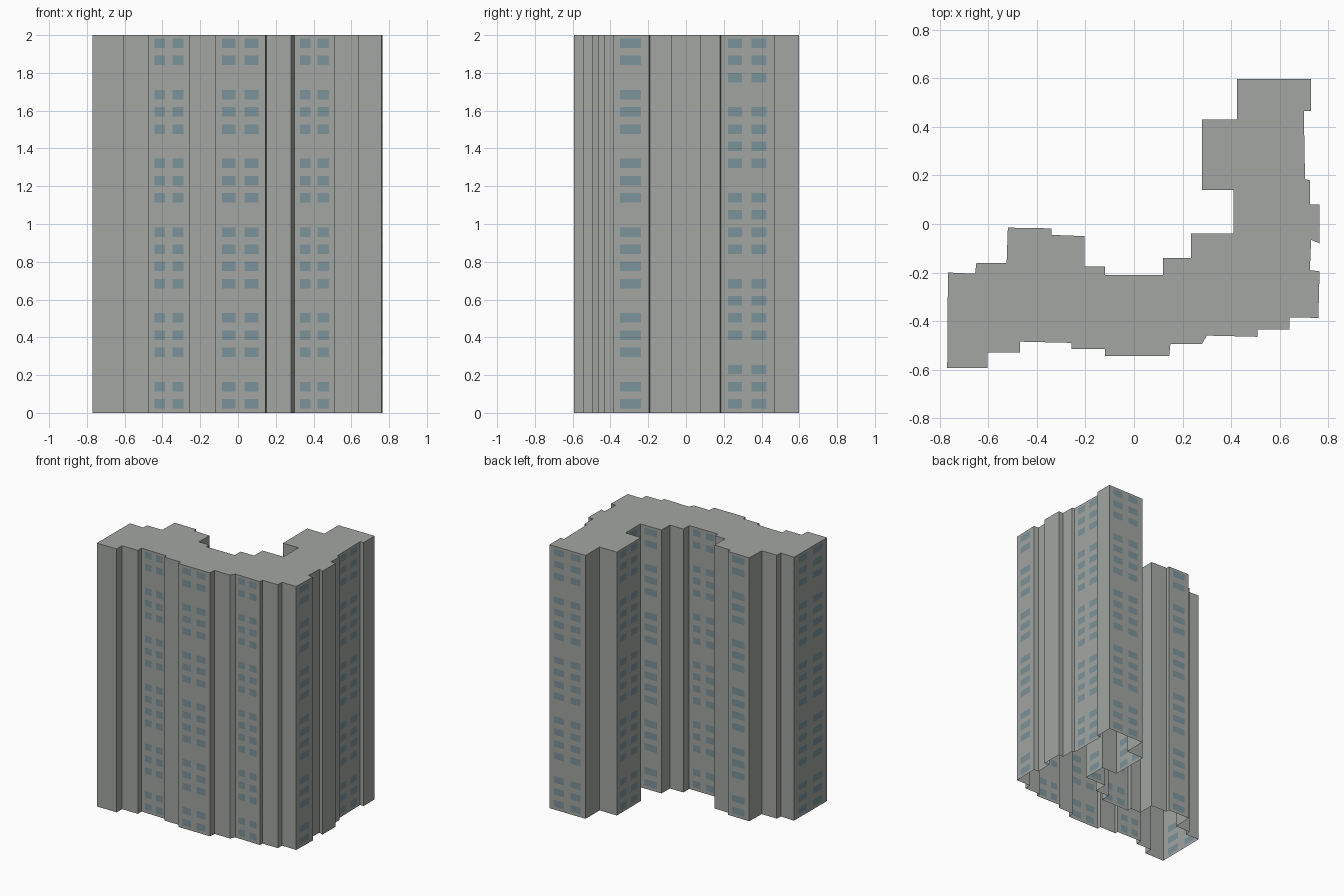
import bpy
import bmesh
from mathutils import Vector

default_cube = bpy.data.objects.get("Cube")
if default_cube:
    bpy.data.objects.remove(default_cube, do_unlink=True)

HEIGHT = 2.0
FLOORS = 22
STOREY = HEIGHT / FLOORS
WALL, WINDOW = 0, 1

# Footprint, counter-clockwise from the front left corner
OUTLINE = [
    # front
    (-.77, -.594), (-.603, -.594), (-.603, -.53), (-.47, -.53), (-.47, -.485),
    (-.258, -.49), (-.258, -.515), (-.12, -.515), (-.12, -.545), (.145, -.545),
    (.15, -.495), (.28, -.495), (.3, -.46), (.51, -.465), (.51, -.435),
    (.64, -.435), (.64, -.385), (.76, -.387),
    # right side
    (.765, -.195), (.725, -.19), (.73, -.065), (.765, -.08), (.765, .08),
    (.725, .08), (.725, .18), (.705, .185), (.7, .465), (.73, .465), (.73, .598),
    # wing end and courtyard
    (.425, .598), (.425, .43), (.28, .43), (.28, .14), (.41, .14), (.41, -.04),
    (.234, -.04), (.234, -.14), (.12, -.14), (.12, -.21), (-.12, -.21),
    (-.12, -.175), (-.205, -.175), (-.205, -.05), (-.34, -.045), (-.34, -.018),
    # back of the left end
    (-.52, -.015), (-.525, -.16), (-.65, -.16), (-.655, -.205), (-.767, -.2),
]


def make_material(name, colour):
    material = bpy.data.materials.new(name)
    material.use_nodes = True
    rgba = (*colour, 1.0)
    material.diffuse_color = rgba
    shader = material.node_tree.nodes["Principled BSDF"]
    shader.inputs["Base Color"].default_value = rgba
    shader.inputs["Roughness"].default_value = 0.9
    return material


def window_layout(length):
    """Column edges along a wall and the storeys left blank, by wall length."""
    if length < 0.173:
        return [], set()
    if length < 0.2:
        columns = [0.2, 0.78]
    else:
        columns = [0.13, 0.4, 0.58, 0.86]
    blank = {3, 8, 13, 18} if length > 0.275 else {2, 6, 11, 15, 19}
    return columns, blank


def add_wall(bm, start, end):
    """Wall divided at its window edges, with glazing as flush cut faces."""
    columns, blank = window_layout((end - start).length)
    across = [0.0, *columns, 1.0]
    levels = [0.0]
    if columns:
        for floor in range(FLOORS):
            base = floor * STOREY
            levels += [base + 0.023, base + 0.073]
    levels.append(HEIGHT)

    grid = []
    for z in levels:
        row = [start.lerp(end, u) for u in across]
        grid.append([bm.verts.new((p.x, p.y, z)) for p in row])
    for j in range(len(levels) - 1):
        for i in range(len(across) - 1):
            face = bm.faces.new((grid[j][i], grid[j][i + 1],
                                 grid[j + 1][i + 1], grid[j + 1][i]))
            glazed = i % 2 and j % 2 and j // 2 not in blank
            face.material_index = WINDOW if glazed else WALL


# Walls around the footprint, open underneath
bm = bmesh.new()
corners = [Vector(point) for point in OUTLINE]
for index, corner in enumerate(corners):
    add_wall(bm, corner, corners[(index + 1) % len(corners)])

# Flat roof
roof = bm.faces.new([bm.verts.new((p.x, p.y, HEIGHT)) for p in corners])
roof.material_index = WALL
bmesh.ops.remove_doubles(bm, verts=bm.verts, dist=0.0001)

mesh = bpy.data.meshes.new("apartment_block")
bm.to_mesh(mesh)
bm.free()
mesh.materials.append(make_material("concrete grey", (0.36, 0.38, 0.355)))
mesh.materials.append(make_material("window blue grey", (0.2, 0.29, 0.325)))
building = bpy.data.objects.new("apartment_block", mesh)
bpy.context.collection.objects.link(building)
